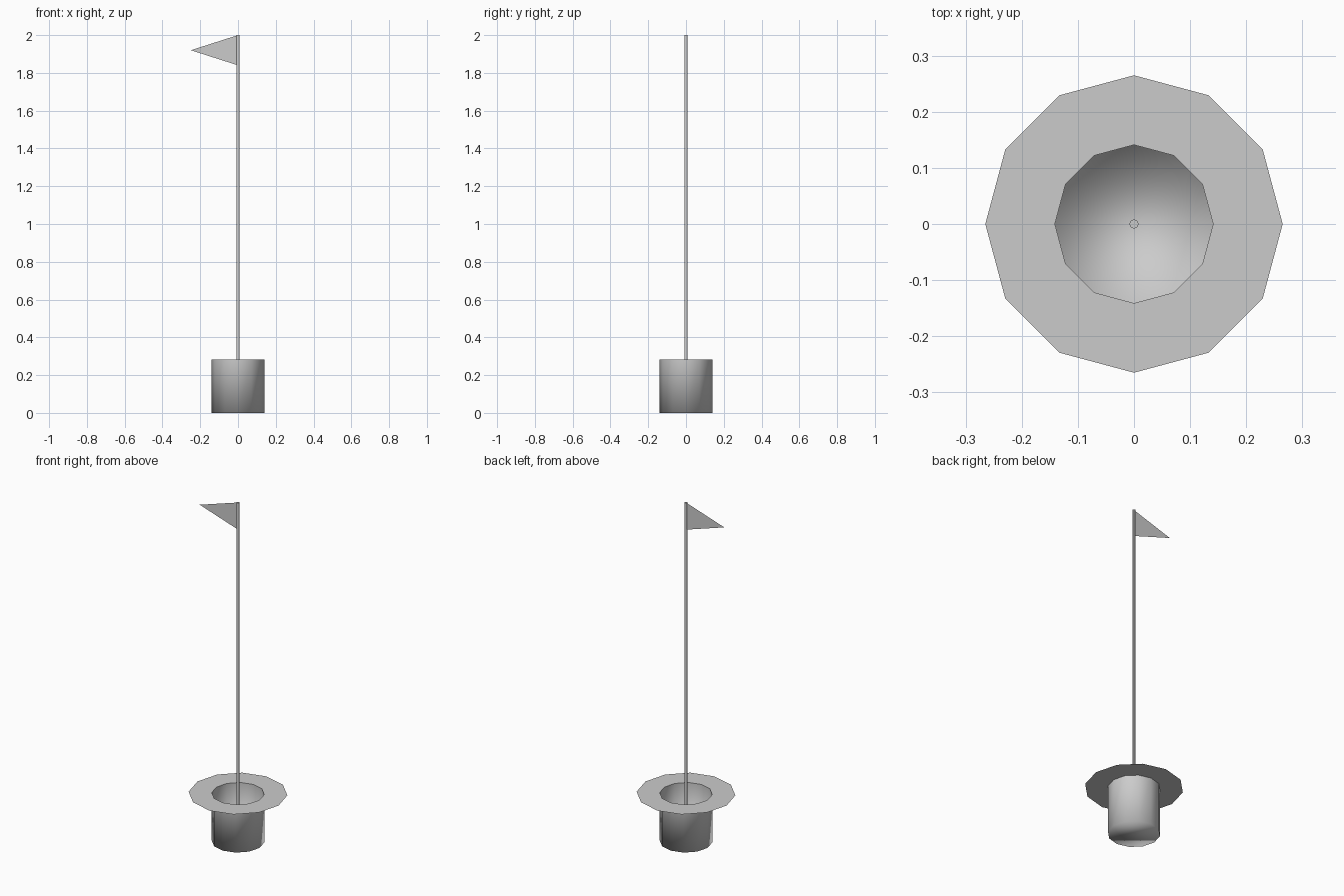
import bpy, bmesh
from math import cos, sin, tau

if "Cube" in bpy.data.objects:
    bpy.data.objects.remove(bpy.data.objects["Cube"])

SIDES = 12
CUP_R, RIM_R, CUP_H = 0.141, 0.265, 0.283
POLE_R, TOP = 0.008, 2.0


def ring(bm, radius, z, sides=SIDES):
    return [bm.verts.new((radius * cos(tau * i / sides), radius * sin(tau * i / sides), z))
            for i in range(sides)]


def bridge(bm, lower, upper):
    n = len(lower)
    for i in range(n):
        j = (i + 1) % n
        bm.faces.new((lower[i], lower[j], upper[j], upper[i]))


def finish(bm, name, smooth=False):
    for f in bm.faces:
        f.smooth = smooth
    mesh = bpy.data.meshes.new(name)
    bm.to_mesh(mesh)
    bm.free()
    obj = bpy.data.objects.new(name, mesh)
    bpy.context.collection.objects.link(obj)
    return obj


# Hole cup: thin open-topped shell, shaded smoothly into its floor
bm = bmesh.new()
base, mouth = ring(bm, CUP_R, 0), ring(bm, CUP_R, CUP_H)
bridge(bm, base, mouth)
bm.faces.new(base[::-1])
finish(bm, "hole_cup", smooth=True)

# Flat ground collar around the mouth
bm = bmesh.new()
bridge(bm, ring(bm, RIM_R, CUP_H), ring(bm, CUP_R, CUP_H))
finish(bm, "ground_collar")

# Pole standing on the cup floor
bpy.ops.mesh.primitive_cylinder_add(vertices=SIDES, radius=POLE_R, depth=TOP,
                                    location=(0, 0, TOP / 2))
bpy.context.object.name = "flag_pole"
bpy.ops.object.shade_smooth_by_angle()

# Triangular pennant, a single flat sheet
bm = bmesh.new()
bm.faces.new([bm.verts.new((x, 0, z)) for x, z in ((0, TOP), (-0.25, 1.92), (0, 1.84))])
finish(bm, "pennant")
